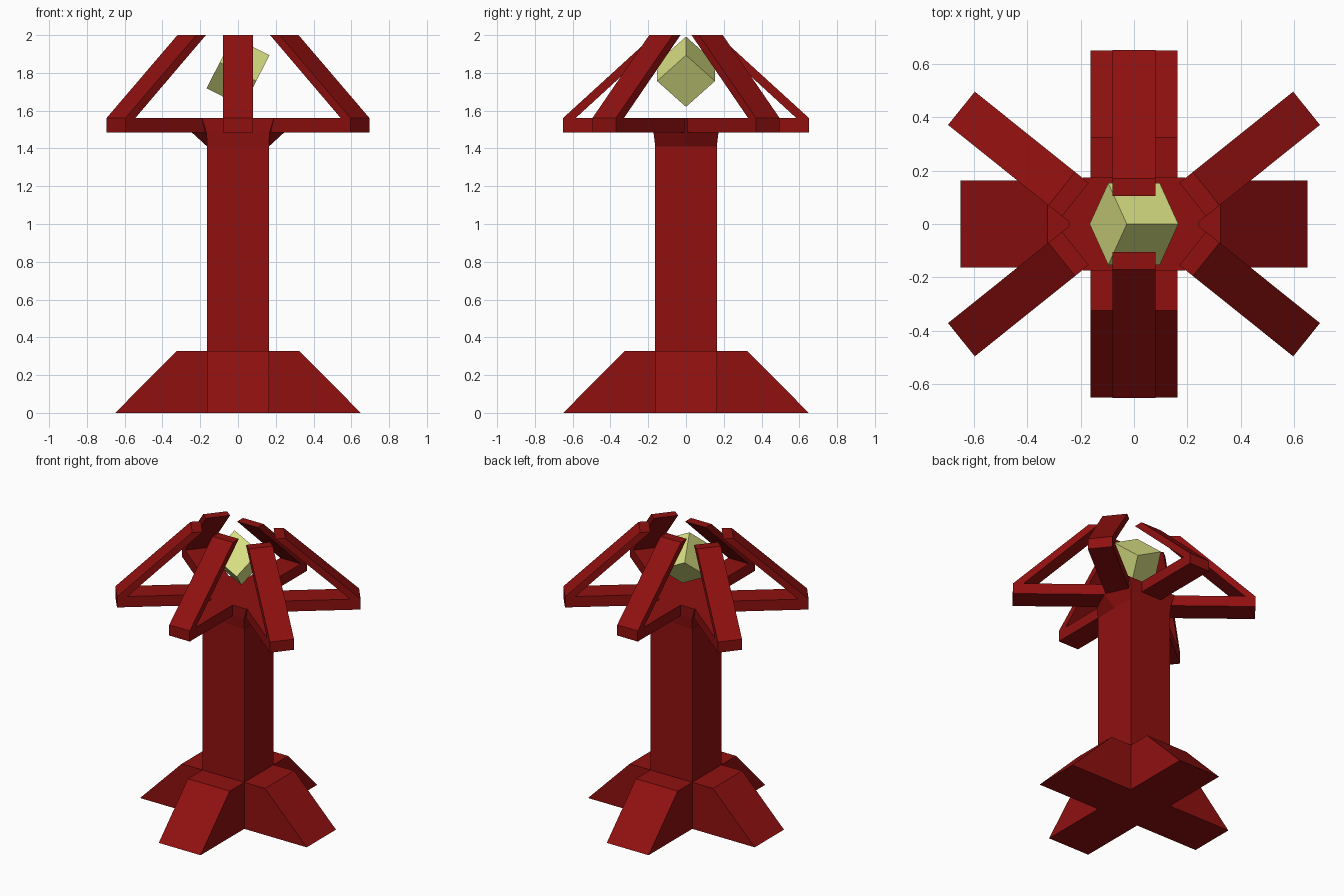
import bpy, bmesh, math
from mathutils import Matrix, Vector

if "Cube" in bpy.data.objects:
    bpy.data.objects.remove(bpy.data.objects["Cube"])


def material(name, rgb):
    m = bpy.data.materials.new(name)
    m.diffuse_color = (*rgb, 1)
    m.use_nodes = True
    m.node_tree.nodes["Principled BSDF"].inputs["Base Color"].default_value = m.diffuse_color
    return m


RED = material("dark red", (0.28, 0.005, 0.005))
YELLOW = material("pale yellow green", (0.70, 0.76, 0.23))


def finish(bm, name, mat):
    bmesh.ops.recalc_face_normals(bm, faces=bm.faces)
    me = bpy.data.meshes.new(name)
    bm.to_mesh(me)
    bm.free()
    me.materials.append(mat)
    ob = bpy.data.objects.new(name, me)
    bpy.context.collection.objects.link(ob)
    return ob


def extrude_profile(name, profile, half, angle, origin=(0, 0)):
    """Extrude an (r, z) outline sideways by +-half, r pointing along angle."""
    bm = bmesh.new()
    f = bm.faces.new([bm.verts.new((r, -half, z)) for r, z in profile])
    g = bmesh.ops.extrude_face_region(bm, geom=[f])["geom"]
    bmesh.ops.translate(bm, vec=(0, 2 * half, 0),
                        verts=[v for v in g if isinstance(v, bmesh.types.BMVert)])
    bm.transform(Matrix.Translation((*origin, 0)) @ Matrix.Rotation(angle, 4, 'Z'))
    return finish(bm, name, RED)


def loft(name, rings):
    """Join (outline, z) rings with the same point count and cap both ends."""
    bm = bmesh.new()
    loops = [[bm.verts.new((x, y, z)) for x, y in pts] for pts, z in rings]
    n = len(loops[0])
    for a, b in zip(loops, loops[1:]):
        for i in range(n):
            j = (i + 1) % n
            bm.faces.new((a[i], a[j], b[j], b[i]))
    bm.faces.new(loops[0][::-1])
    bm.faces.new(loops[-1])
    return finish(bm, name, RED)


def hexagon(tip, x, y):
    return [(tip, 0), (x, y), (-x, y), (-tip, 0), (-x, -y), (x, -y)]


# Square column flaring into a six-sided platform
W = 0.163
loft("column", [(hexagon(W, W, W), 0), (hexagon(W, W, W), 1.41),
                (hexagon(0.245, 0.167, 0.172), 1.485),
                (hexagon(0.245, 0.19, 0.175), 1.56)])

# Four sloping feet
foot = [(W, 0), (0.65, 0), (0.325, 0.328), (W, 0.328)]
for i in range(4):
    extrude_profile(f"foot_{i + 1}", foot, W, i * math.pi / 2)


# Six bent arms: flat bar plus slanted bar leaning inwards
def arm(root):
    return [(root, 1.485), (0.652, 1.485), (0.652, 1.56), (0.17, 2.0),
            (0.105, 2.0), (0.585, 1.56), (root, 1.56)]


for side, s in (("back", 1), ("front", -1)):
    extrude_profile(f"{side}_arm", arm(0.165), 0.08, s * math.pi / 2)
    for hand, t in (("right", 1), ("left", -1)):
        ang = math.atan2(s * 0.625, t * 0.78)
        extrude_profile(f"{side}_{hand}_arm", arm(0.06), 0.08, ang,
                        (t * 0.138, s * 0.026))

# Tilted glowing cube
bm = bmesh.new()
bmesh.ops.create_cube(bm, size=0.217)
bm.transform(Matrix.Translation(Vector((0, 0, 1.806)))
             @ Matrix.Rotation(math.radians(27), 4, 'Y')
             @ Matrix.Rotation(math.radians(45), 4, 'X'))
finish(bm, "lamp_cube", YELLOW)
